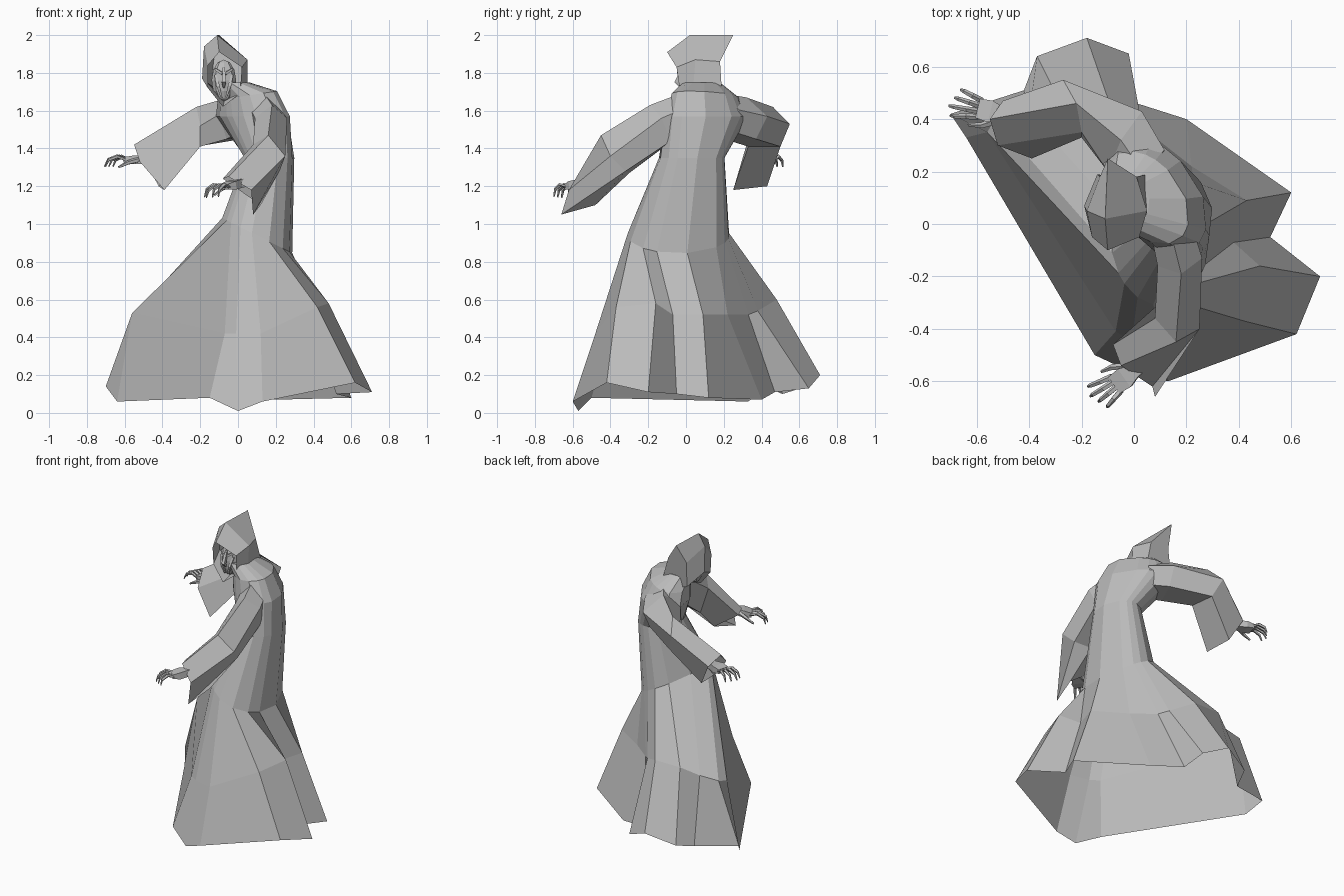
import bpy, bmesh, math
from mathutils import Vector

cube = bpy.data.objects.get("Cube")
if cube:
    bpy.data.objects.remove(cube)

cloth = bpy.data.materials.new("plain grey")
cloth.use_nodes = True
GREY = (0.5, 0.5, 0.5, 1)
cloth.diffuse_color = GREY
cloth.node_tree.nodes["Principled BSDF"].inputs["Base Color"].default_value = GREY


def finish(name, bm):
    bmesh.ops.recalc_face_normals(bm, faces=bm.faces)
    mesh = bpy.data.meshes.new(name)
    bm.to_mesh(mesh)
    bm.free()
    mesh.materials.append(cloth)
    obj = bpy.data.objects.new(name, mesh)
    bpy.context.collection.objects.link(obj)
    return obj


def add_loft(bm, rings, cap_start=False, cap_end=False):
    """Skin a row of equal-sized rings with quads."""
    rows = [[bm.verts.new(p) for p in ring] for ring in rings]
    count = len(rows[0])
    for low, high in zip(rows, rows[1:]):
        for i in range(count):
            j = (i + 1) % count
            bm.faces.new((low[i], low[j], high[j], high[i]))
    if cap_start:
        bm.faces.new(rows[0])
    if cap_end:
        bm.faces.new(rows[-1])


def loft(name, rings, **caps):
    bm = bmesh.new()
    add_loft(bm, rings, **caps)
    return finish(name, bm)


def shrink(ring, target, scale):
    """Copy of a ring, scaled and moved to a new centre."""
    centre = sum((Vector(p) for p in ring), Vector()) / len(ring)
    return [Vector(target) + (Vector(p) - centre) * scale for p in ring]


# Robe: folded hem and knee rings, then ovals for the waist and torso
hem = [(-.7, .42, .14), (-.64, .33, .06), (-.15, -.5, .08), (0, -.57, .01),
       (.13, -.6, .06), (.62, -.42, .16), (.71, -.2, .11), (.52, -.05, .1),
       (.6, .12, .08), (.2, .4, .07), (-.02, .47, .11), (-.02, .65, .13),
       (-.18, .71, .2), (-.37, .64, .14), (-.42, .51, .1)]
knee = [(-.53, .4, .54), (-.56, .35, .53), (-.07, -.41, .42), (-.01, -.45, .42),
        (.12, -.48, .42), (.42, -.37, .56), (.48, -.16, .58), (.38, -.07, .52),
        (.43, .09, .52), (.22, .22, .52), (.08, .33, .52), (.03, .38, .54),
        (-.1, .48, .6), (-.29, .48, .6), (-.4, .42, .55)]
FOLD_ANGLES = [195, 213, 224, 243, 262, 290, 316, 335, 10, 48, 66, 80, 97, 122, 158]


def oval(centre, long, short, turn=90, tilt=0.0):
    """Oval ring with its long axis turned in plan and tilted along x."""
    axis = math.radians(turn)
    along = Vector((math.cos(axis), math.sin(axis), 0))
    across = Vector((along.y, -along.x, 0))
    ring = []
    for a in FOLD_ANGLES:
        t = math.radians(a) - axis
        p = along * long * math.cos(t) - across * short * math.sin(t)
        p.z = tilt * p.x
        ring.append(Vector(centre) + p)
    return ring


torso = [oval((.1, -.04, .94), .27, .19, tilt=-.5),
         oval((.165, .03, 1.35), .175, .135),
         oval((.08, .11, 1.57), .25, .16, turn=128),
         oval((.05, .1, 1.68), .2, .13, turn=128, tilt=.15),
         oval((-.03, .08, 1.75), .1, .09)]
loft("robe", [hem, knee] + torso, cap_end=True)

# Sleeves: shoulder, upper arm, elbow and open cuff
left_arm = [(.18, -.19, 1.63), (.26, -.13, 1.56), (.24, -.08, 1.44),
            (.1, -.1, 1.42), (.09, -.16, 1.56)]
left_elbow = [(.16, -.45, 1.47), (.25, -.4, 1.36), (.22, -.32, 1.28),
              (.1, -.3, 1.27), (.08, -.36, 1.42)]
left_cuff = [(-.05, -.54, 1.25), (.07, -.62, 1.18), (.08, -.66, 1.05),
             (.12, -.48, 1.1), (-.08, -.46, 1.24)]
right_arm = [(-.05, .32, 1.67), (-.1, .2, 1.58), (-.06, .2, 1.45),
             (.02, .37, 1.45), (.03, .43, 1.57)]
right_elbow = [(-.22, .46, 1.62), (-.2, .35, 1.52), (-.2, .33, 1.41),
               (-.22, .5, 1.41), (-.27, .55, 1.53)]
right_cuff = [(-.55, .4, 1.42), (-.52, .3, 1.33), (-.39, .25, 1.18),
              (-.42, .43, 1.2), (-.5, .47, 1.35)]
for side, shoulder, arm, elbow, cuff in (
        ("left", (.13, .04, 1.6), left_arm, left_elbow, left_cuff),
        ("right", (.06, .17, 1.58), right_arm, right_elbow, right_cuff)):
    loft(side + "_sleeve", [shrink(arm, shoulder, .9), arm, elbow, cuff], cap_start=True)

# Hood: brim, widest ring and back ring that rises to a peak
brim = [(-.1, -.1, 1.91), (-.16, -.05, 1.84), (-.16, -.04, 1.72),
        (-.08, -.05, 1.62), (.01, -.03, 1.69), (.02, -.05, 1.83)]
crown = [(-.11, .02, 2), (-.18, .05, 1.94), (-.19, .07, 1.77),
         (-.07, .05, 1.66), (.05, .04, 1.75), (.05, .05, 1.87)]
nape = [(-.1, .25, 2), (-.13, .18, 1.86), (-.14, .19, 1.7),
        (-.04, .17, 1.66), (.05, .19, 1.7), (.01, .18, 1.86)]
loft("hood", [brim, crown, nape], cap_end=True)


def add_tube(bm, points, widths, sides=5):
    """Tapered tube along a path, closed at both ends."""
    points = [Vector(p) for p in points]
    way = (points[-1] - points[0]).normalized()
    u = way.orthogonal().normalized()
    v = way.cross(u)
    turns = [math.tau * k / sides for k in range(sides)]
    add_loft(bm, [[p + (u * math.cos(t) + v * math.sin(t)) * w for t in turns]
                  for p, w in zip(points, widths)], cap_start=True, cap_end=True)


# Gaunt face set back inside the hood
face = bmesh.new()
middle = Vector((-.075, .015, 1.76))
bmesh.ops.create_uvsphere(face, u_segments=8, v_segments=6, radius=1)
for vert in face.verts:
    vert.co = middle + Vector((vert.co.x * .065, vert.co.y * .04, vert.co.z * .11))
ridge = middle + Vector((0, -.04, 0))
add_tube(face, [ridge + Vector((0, .01, .07)), ridge + Vector((0, -.025, -.01)),
                ridge + Vector((0, 0, -.04))], [.008, .016, .006], sides=4)
for side in (-1, 1):
    add_tube(face, [ridge + Vector((side * .008, 0, .035)),
                    ridge + Vector((side * .045, .015, .06))], [.01, .008], sides=4)
    add_tube(face, [ridge + Vector((side * .045, .02, .03)),
                    ridge + Vector((side * .03, 0, -.03)),
                    ridge + Vector((side * .012, .01, -.09))], [.008, .012, .006], sides=4)
finish("face", face)


# Hands: flat palm, four curled fingers and a thumb
def hand(name, wrist, forward, thumb_side):
    f = Vector(forward).normalized()
    s = f.cross(Vector((0, 0, 1))).normalized()
    up = s.cross(f)

    def at(ahead, aside, rise):
        return Vector(wrist) + f * ahead + s * aside * thumb_side + up * rise

    def slab(ahead, half, thick):
        return [at(ahead, a * half, b * thick)
                for a, b in ((-1, -1), (1, -1), (1, 1), (-1, 1))]

    bm = bmesh.new()
    add_loft(bm, [slab(-.08, .028, .026), slab(.03, .025, .022), slab(.08, .042, .022),
                  slab(.13, .038, .014)], cap_start=True, cap_end=True)
    for k in range(4):
        spread = (k - 1.5) * .021
        reach = 1 - .12 * abs(k - 2)
        add_tube(bm, [at(.12, spread, 0), at(.12 + .05 * reach, spread * 1.3, .018),
                      at(.12 + .1 * reach, spread * 1.6, 0),
                      at(.12 + .12 * reach, spread * 1.7, -.035)], [.012, .011, .009, .005])
    add_tube(bm, [at(.05, .03, 0), at(.1, .06, -.015), at(.15, .07, -.04)],
             [.015, .012, .006])
    finish(name, bm)


hand("right_hand", (-.47, .41, 1.34), (-1, .25, 0), -1)
hand("left_hand", (.03, -.54, 1.22), (-.78, -.55, -.18), 1)
